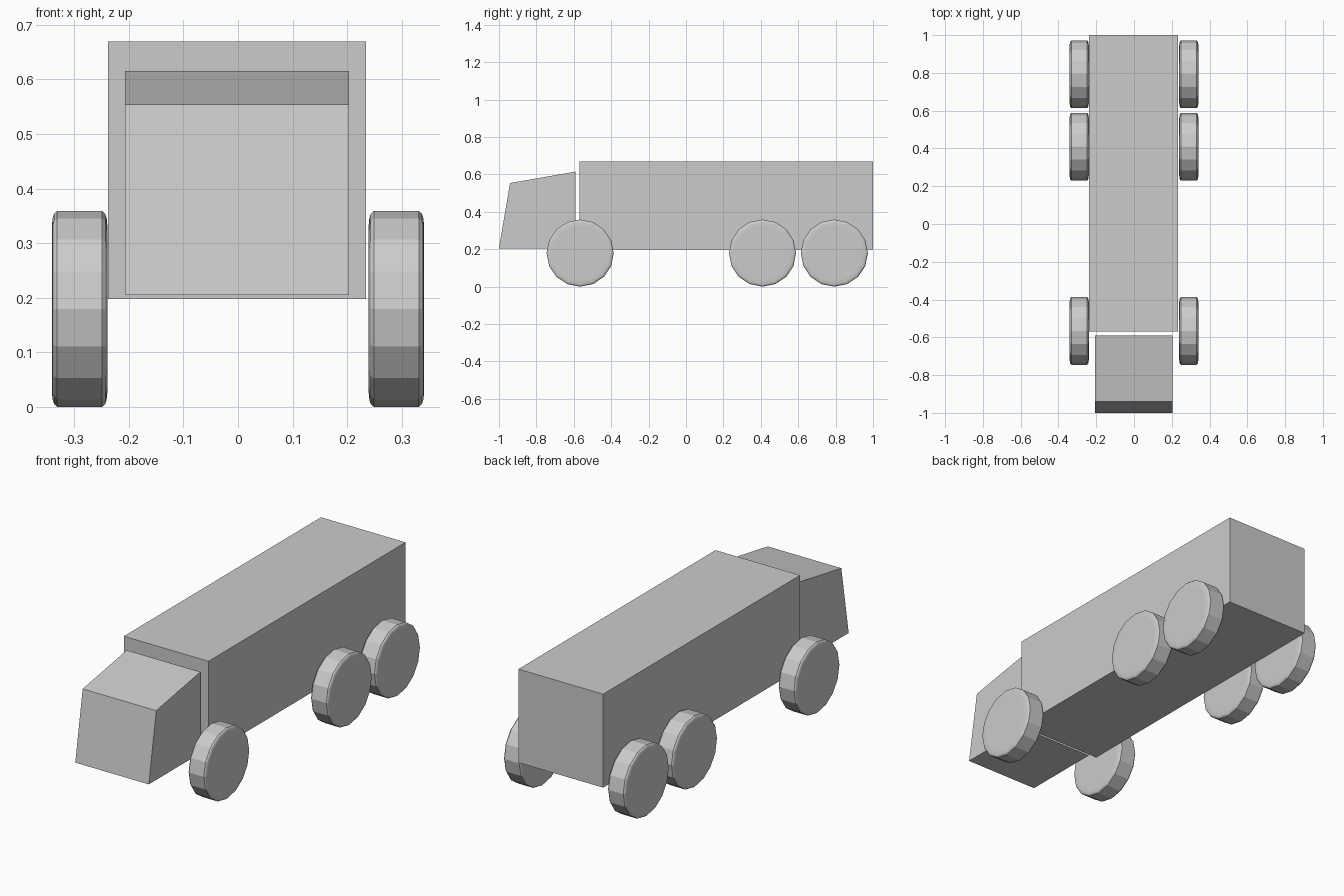
import bpy, bmesh, math

if "Cube" in bpy.data.objects:
    bpy.data.objects.remove(bpy.data.objects["Cube"])


def extrude_profile(name, yz, x0, x1):
    """Solid made by extruding a (y, z) outline along x."""
    bm = bmesh.new()
    face = bm.faces.new([bm.verts.new((x0, y, z)) for y, z in yz])
    ext = bmesh.ops.extrude_face_region(bm, geom=[face])
    moved = [g for g in ext["geom"] if isinstance(g, bmesh.types.BMVert)]
    bmesh.ops.translate(bm, verts=moved, vec=(x1 - x0, 0, 0))
    bmesh.ops.recalc_face_normals(bm, faces=bm.faces)
    return finish(name, bm)


def finish(name, bm):
    mesh = bpy.data.meshes.new(name)
    bm.to_mesh(mesh)
    bm.free()
    obj = bpy.data.objects.new(name, mesh)
    bpy.context.collection.objects.link(obj)
    return obj


def wheel(name, x, y):
    """16-sided wheel turned from a rounded (x offset, radius) profile."""
    half = [(0.051, 0.150), (0.0495, 0.166), (0.047, 0.174), (0.041, 0.1795)]
    profile = half + [(-dx, r) for dx, r in reversed(half)]
    bm = bmesh.new()
    rings = []
    for dx, r in profile:
        angles = [math.tau * i / SIDES for i in range(SIDES)]
        rings.append([bm.verts.new((dx, r * math.cos(a), r * math.sin(a)))
                      for a in angles])
    for a, b in zip(rings, rings[1:]):
        for i in range(SIDES):
            j = (i + 1) % SIDES
            bm.faces.new((a[i], a[j], b[j], b[i]))
    bm.faces.new(rings[0])
    bm.faces.new(rings[-1])
    bmesh.ops.recalc_face_normals(bm, faces=bm.faces)
    obj = finish(name, bm)
    obj.location = (x, y, RADIUS)
    return obj


SIDES = 16
RADIUS = 0.1795

# Cargo box
extrude_profile("cargo_box", [(-0.569, 0.198), (1.0, 0.198),
                              (1.0, 0.669), (-0.569, 0.669)], -0.238, 0.234)

# Driver cab with slanted windscreen and sloping roof
extrude_profile("cab", [(-1.0, 0.205), (-0.59, 0.205),
                        (-0.59, 0.615), (-0.941, 0.554)], -0.207, 0.203)

# Three axles of wheels on both sides
for label, y in (("front", -0.566), ("middle", 0.409), ("rear", 0.793)):
    for side, x in (("left", -0.29), ("right", 0.29)):
        wheel(f"{label}_{side}_wheel", x, y)
